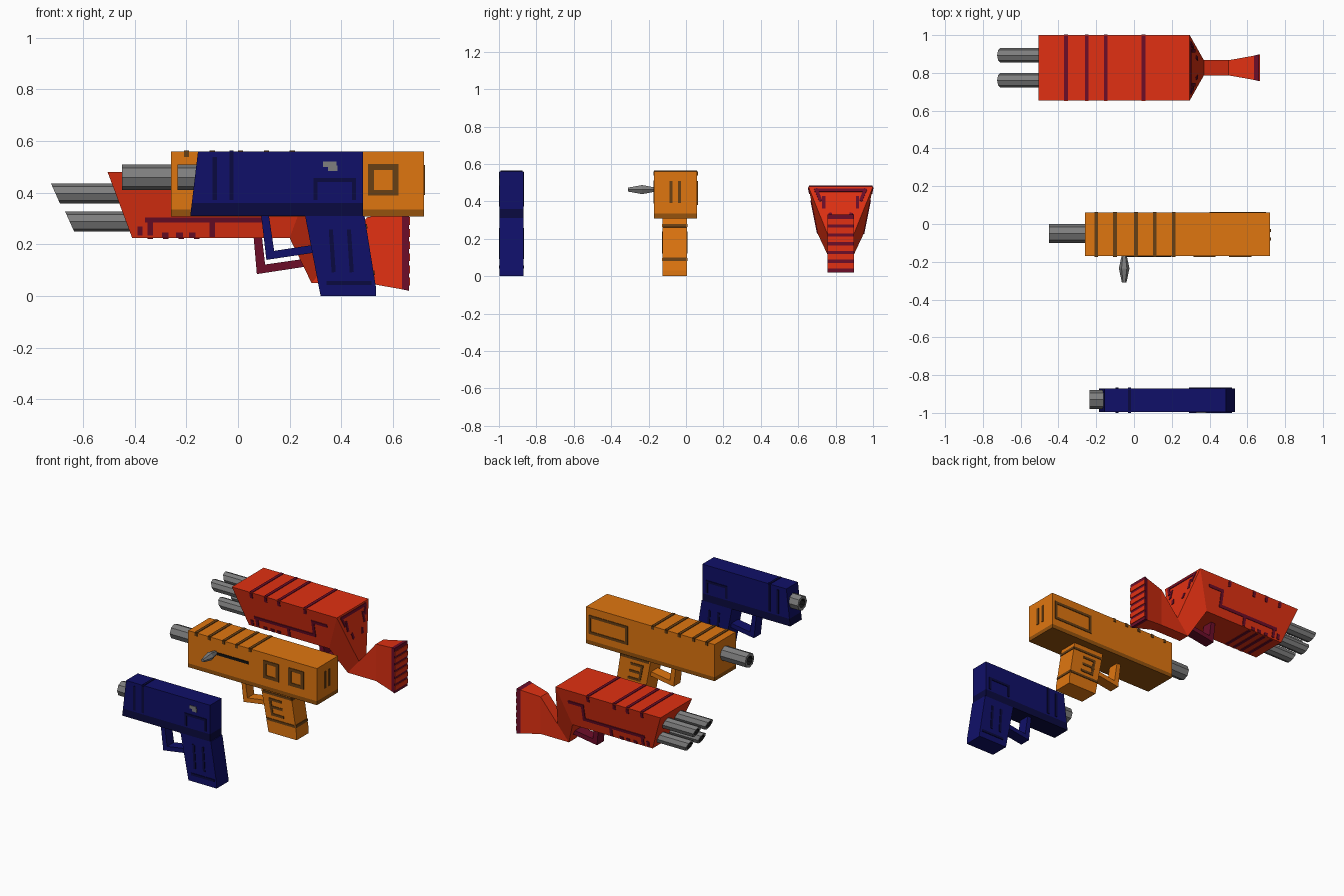
import bpy, bmesh, math
from mathutils import Vector as V

if "Cube" in bpy.data.objects:
    bpy.data.objects.remove(bpy.data.objects["Cube"])


def mat(name, rgb):
    m = bpy.data.materials.new(name)
    m.diffuse_color = (*rgb, 1)
    m.use_nodes = True
    m.node_tree.nodes["Principled BSDF"].inputs["Base Color"].default_value = m.diffuse_color
    return m


RED = mat("red", (0.75, 0.03, 0.006))
PLUM = mat("plum", (0.15, 0.004, 0.022))
ORANGE = mat("orange", (0.74, 0.18, 0.005))
AMBER = mat("dark_orange", (0.30, 0.085, 0.004))
BROWN = mat("brown", (0.14, 0.05, 0.007))
NAVY = mat("navy", (0.005, 0.005, 0.14))
INK = mat("dark_navy", (0.003, 0.003, 0.05))
GREY = mat("grey", (0.21, 0.21, 0.21))
BLACK = mat("black", (0.006, 0.006, 0.006))


def finish(name, bm, *mats):
    bmesh.ops.recalc_face_normals(bm, faces=bm.faces)
    me = bpy.data.meshes.new(name)
    bm.to_mesh(me)
    bm.free()
    for m in mats:
        me.materials.append(m)
    ob = bpy.data.objects.new(name, me)
    bpy.context.collection.objects.link(ob)
    return ob


def loft(name, sections, *mats, rule=None):
    """Skin between closed sections with equal point counts; rule(i) gives the
    material of span i."""
    bm = bmesh.new()
    rings = [[bm.verts.new(p) for p in s] for s in sections]
    n = len(rings[0])
    bm.faces.new(rings[0])
    end = bm.faces.new(rings[-1])
    for i, (a, b) in enumerate(zip(rings, rings[1:])):
        for k in range(n):
            f = bm.faces.new((a[k], a[(k + 1) % n], b[(k + 1) % n], b[k]))
            f.material_index = end.material_index = rule(i) if rule else 0
    return finish(name, bm, *mats)


def prism(name, pts, y0, y1, m):
    """Side profile (x, z) extruded in y."""
    return loft(name, [[(x, y, z) for x, z in pts] for y in (y0, y1)], m)


def ring(x, y, z, r, slant=0.0, n=8):
    return [(x - slant * r * math.sin(a), y + r * math.cos(a), z + r * math.sin(a))
            for a in (2 * math.pi * k / n for k in range(n))]


def barrel(name, x0, x1, y, z, r, slant=0.0):
    """Eight-sided hollow tube, muzzle towards -x."""
    secs = [ring(x1, y, z, r), ring(x0, y, z, r, slant),
            ring(x0, y, z, r * 0.6, slant), ring(x0 + 0.06, y, z, r * 0.6)]
    return loft(name, secs, GREY, BLACK, rule=lambda i: 1 if i == 2 else 0)


def lines(name, o, u, v, w, polys, m, t=0.004):
    """Thin painted lines along 2D polylines in the plane o + u, v."""
    o, u, v = V(o), V(u), V(v)
    nrm = u.cross(v).normalized() * t
    bm = bmesh.new()
    for poly in polys:
        for p, q in zip(poly, poly[1:]):
            p, q = V(p), V(q)
            d = (q - p).normalized() * w / 2
            s = V((-d.y, d.x))
            quad = [p - d + s, p - d - s, q + d - s, q + d + s]
            vs = [[bm.verts.new(o + u * c.x + v * c.y + nrm * k) for c in quad] for k in (-1, 1)]
            bm.faces.new(vs[0])
            bm.faces.new(vs[1])
            for k in range(4):
                j = (k + 1) % 4
                bm.faces.new((vs[0][k], vs[0][j], vs[1][j], vs[1][k]))
    return finish(name, bm, m)


def box_ring(x0, z0, x1, z1):
    return [(x0, z0), (x1, z0), (x1, z1), (x0, z1), (x0, z0)]


X, Y, Z = (1, 0, 0), (0, 1, 0), (0, 0, 1)
GRIP = [(0.26, 0.31), (0.32, 0), (0.535, 0), (0.535, 0.03), (0.49, 0.31)]
GUARD = [(0.09, 0.31), (0.11, 0.14), (0.31, 0.17), (0.305, 0.2), (0.14, 0.175), (0.12, 0.31)]

# ---------- small blue pistol ----------
prism("pistol_slide", [(-0.179, 0.36), (0.485, 0.36), (0.485, 0.56), (-0.155, 0.56)], -0.996, -0.87, NAVY)
prism("pistol_frame", [(-0.185, 0.31), (0.485, 0.31), (0.485, 0.36), (-0.179, 0.36)], -0.996, -0.87, INK)
prism("pistol_grip", GRIP, -0.996, -0.87, NAVY)
prism("pistol_trigger_guard", GUARD, -0.97, -0.896, NAVY)
barrel("pistol_barrel", -0.235, -0.1, -0.93, 0.46, 0.05)
for tag, y in (("front", -0.996), ("back", -0.87)):
    lines("pistol_marks_" + tag, (0, y, 0), X, Z, 0.016,
          [[(-0.09, 0.38), (-0.09, 0.53)], [(-0.025, 0.38), (-0.025, 0.55)],
           [(0.3, 0.38), (0.3, 0.45), (0.45, 0.45), (0.45, 0.38)],
           [(0.37, 0.1), (0.36, 0.25)], [(0.44, 0.1), (0.43, 0.25)], [(0.35, 0.05), (0.51, 0.05)]], INK)
lines("pistol_ejection_port", (0, -0.996, 0), X, Z, 0.022,
      [[(0.34, 0.51), (0.37, 0.51)], [(0.36, 0.495), (0.374, 0.495)]], GREY)
lines("pistol_top_mark", (0, -0.933, 0.56), X, Y, 0.016, [[(-0.025, -0.05), (-0.025, 0.05)]], INK)

# ---------- orange machine pistol ----------
prism("smg_body", [(-0.26, 0.335), (0.72, 0.335), (0.72, 0.56), (-0.26, 0.56)], -0.17, 0.06, ORANGE)
prism("smg_lower_band", [(-0.26, 0.308), (0.72, 0.308), (0.72, 0.335), (-0.26, 0.335)], -0.17, 0.06, AMBER)
prism("smg_grip", GRIP, -0.125, 0.005, ORANGE)
prism("smg_trigger_guard", GUARD, -0.097, -0.023, ORANGE)
barrel("smg_barrel", -0.45, -0.2, -0.05, 0.46, 0.05)
stripes = (-0.2, -0.1, 0.01, 0.11, 0.21)
lines("smg_top_stripes", (0, 0, 0.56), X, Y, 0.02, [[(x, -0.16), (x, 0.05)] for x in stripes], BROWN)
for tag, y in (("front", -0.17), ("back", 0.06)):
    lines("smg_stripe_ends_" + tag, (0, y, 0), X, Z, 0.02, [[(x, 0.549), (x, 0.551)] for x in stripes], BROWN)
lines("smg_square_marks", (0, -0.17, 0), X, Z, 0.022,
      [box_ring(0.515, 0.4, 0.61, 0.5), box_ring(0.325, 0.4, 0.42, 0.5)], BROWN)
lines("smg_panel_mark", (0, 0.06, 0), X, Z, 0.018, [box_ring(0.41, 0.39, 0.69, 0.5)], BROWN)
lines("smg_end_marks", (0.72, 0, 0), Y, Z, 0.016, [[(y, 0.4), (y, 0.5)] for y in (-0.08, -0.035)], BROWN)
lines("smg_bolt_slot", (0, -0.17, 0), X, Z, 0.018, [[(-0.03, 0.46), (0.19, 0.46)]], BLACK)
# grip bands and ribs
for tag, y in (("front", -0.125), ("back", 0.005)):
    lines("smg_grip_marks_" + tag, (0, y, 0), X, Z, 0.016,
          [[(0.315, 0.09), (0.515, 0.09)], [(0.285, 0.27), (0.487, 0.27)], [(0.35, 0.13), (0.33, 0.23)],
           [(0.35, 0.13), (0.43, 0.13)], [(0.34, 0.18), (0.42, 0.18)], [(0.33, 0.23), (0.41, 0.23)]], BROWN)
lines("smg_grip_back_bands", (0.535, -0.06, 0.03), Y, (-0.161, 0, 1), 0.018,
      [[(-0.055, z), (0.055, z)] for z in (0.06, 0.24)], BROWN)
# charging handle: six-sided spindle
loft("smg_charging_handle",
     [[(-0.052 + r * math.cos(a), y, 0.463 + r * math.sin(a))
       for a in (math.pi * k / 3 for k in range(6))]
      for y, r in ((-0.16, 0.012), (-0.235, 0.028), (-0.31, 0.012))], GREY)

# ---------- red four-barrelled gun ----------
C = 0.827


def sec(xt, wt, zt, xb, wb, zb):
    return [(xt, C - wt, zt), (xt, C + wt, zt), (xb, C + wb, zb), (xb, C - wb, zb)]


loft("shotgun_body_and_stock",
     [sec(-0.505, 0.173, 0.48, -0.41, 0.122, 0.225), sec(0.295, 0.173, 0.48, 0.2, 0.122, 0.225),
      sec(0.37, 0.04, 0.15, 0.285, 0.04, 0.05), sec(0.5, 0.04, 0.305, 0.5, 0.04, 0.05),
      sec(0.635, 0.064, 0.325, 0.635, 0.064, 0.026)], RED)
loft("shotgun_butt_plate",
     [sec(0.635, 0.064, 0.325, 0.635, 0.064, 0.026), sec(0.663, 0.071, 0.33, 0.663, 0.071, 0.02)], PLUM)
lines("shotgun_butt_ribs", (0.663, C, 0), Y, Z, 0.03,
      [[(-0.055, z), (0.055, z)] for z in (0.056, 0.103, 0.15, 0.197, 0.244, 0.291)], RED)
for row, x0, z in (("upper", -0.707, 0.397), ("lower", -0.652, 0.288)):
    for side, s in (("front", -1), ("back", 1)):
        barrel(f"shotgun_barrel_{row}_{side}", x0, -0.38, C + s * 0.066, z, 0.039, 0.45)
prism("shotgun_trigger_guard",
      [(0.06, 0.235), (0.073, 0.085), (0.27, 0.115), (0.265, 0.145), (0.105, 0.122), (0.092, 0.235)],
      C - 0.037, C + 0.037, PLUM)
bands = (-0.36, -0.25, -0.15, 0.05)
lines("shotgun_top_stripes", (0, C, 0.48), X, Y, 0.02, [[(x, -0.16), (x, 0.16)] for x in bands], PLUM)
# side markings lie on the leaning flanks (v runs up in z)
for tag, s in (("front", -1), ("back", 1)):
    lines("shotgun_side_marks_" + tag, (0, C + s * 0.122, 0.225), X, (0, s * 0.2, 1), 0.02,
          [[(x, 0.225), (x, 0.24)] for x in bands]
          + [[(-0.35, 0.07), (0.1, 0.07), (0.1, 0.17), (0.2, 0.17)], [(-0.34, 0.07), (-0.34, 0.02)],
             [(-0.1, 0.07), (-0.1, 0.015)], [(-0.38, 0.02), (-0.38, 0.035)]]
          + [[(x, 0.012), (x + 0.006, 0.012)] for x in (-0.285, -0.23, -0.18)], PLUM)
lines("shotgun_underside_stripes", (0, C, 0.225), X, Y, 0.02,
      [[(x, -0.1), (x, 0.1)] for x in (-0.34, -0.28, -0.22, -0.16)], PLUM)
# border on the sloping rear face
lines("shotgun_rear_marks", (0.295, C, 0.48), Y, (0.227, 0, -1), 0.018,
      [[(-0.11, 0.07), (-0.13, 0.02), (0.13, 0.02), (0.11, 0.07)],
       [(-0.09, 0.06), (-0.09, 0.11)], [(0.09, 0.06), (0.09, 0.11)],
       [(-0.055, 0.15), (-0.05, 0.17)], [(0.055, 0.15), (0.05, 0.17)]], PLUM)
